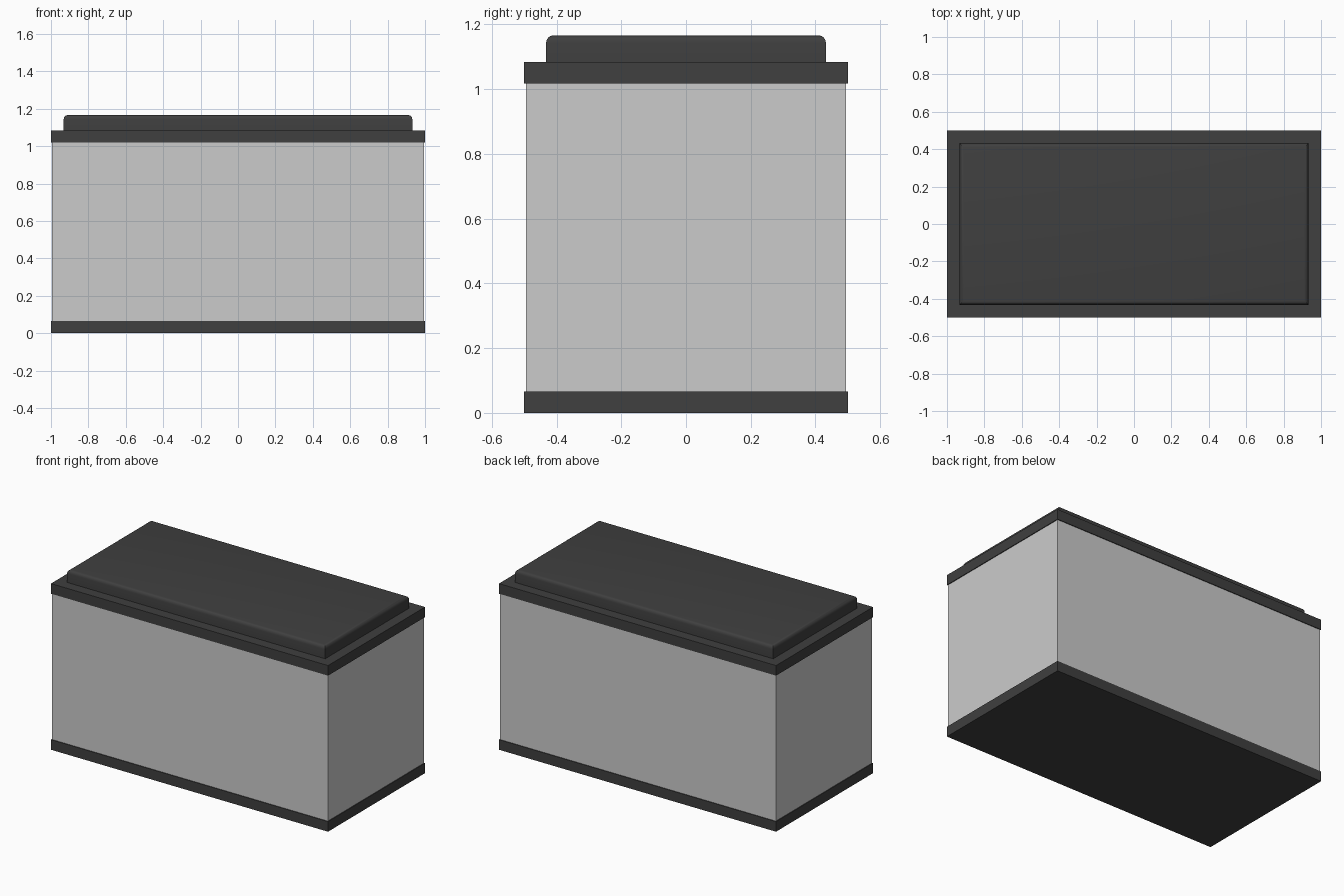
import bpy

if "Cube" in bpy.data.objects:
    bpy.data.objects.remove(bpy.data.objects["Cube"])

dark = bpy.data.materials.new("dark_plastic")
dark.diffuse_color = (0.05, 0.05, 0.05, 1)
dark.use_nodes = True
dark.node_tree.nodes["Principled BSDF"].inputs["Base Color"].default_value = dark.diffuse_color


def box(name, half_x, half_y, z0, z1, mat=None):
    bpy.ops.mesh.primitive_cube_add(size=1, location=(0, 0, (z0 + z1) / 2))
    ob = bpy.context.object
    ob.name = name
    ob.scale = (2 * half_x, 2 * half_y, z1 - z0)
    bpy.ops.object.transform_apply(location=False, rotation=False, scale=True)
    if mat:
        ob.data.materials.append(mat)
    return ob


# Tank body, slightly inset from the rims
box("tank_body", 0.995, 0.495, 0.002, 1.05)

# Matching bottom and top rims
for name, z0 in (("bottom_rim", 0.0), ("top_rim", 1.018)):
    box(name, 1.0, 0.5, z0, z0 + 0.066, dark)

# Raised lid with rounded upper edges
lid = box("lid", 0.932, 0.432, 1.084, 1.166, dark)
weights = lid.data.attributes.new("bevel_weight_edge", 'FLOAT', 'EDGE')
for e in lid.data.edges:
    top = all(lid.data.vertices[v].co.z > 0 for v in e.vertices)
    weights.data[e.index].value = 1.0 if top else 0.0
bevel = lid.modifiers.new("rounded_top", 'BEVEL')
bevel.limit_method = 'WEIGHT'
bevel.width = 0.022
bevel.segments = 4
bpy.ops.object.modifier_apply(modifier=bevel.name)
bpy.ops.object.shade_smooth_by_angle()
